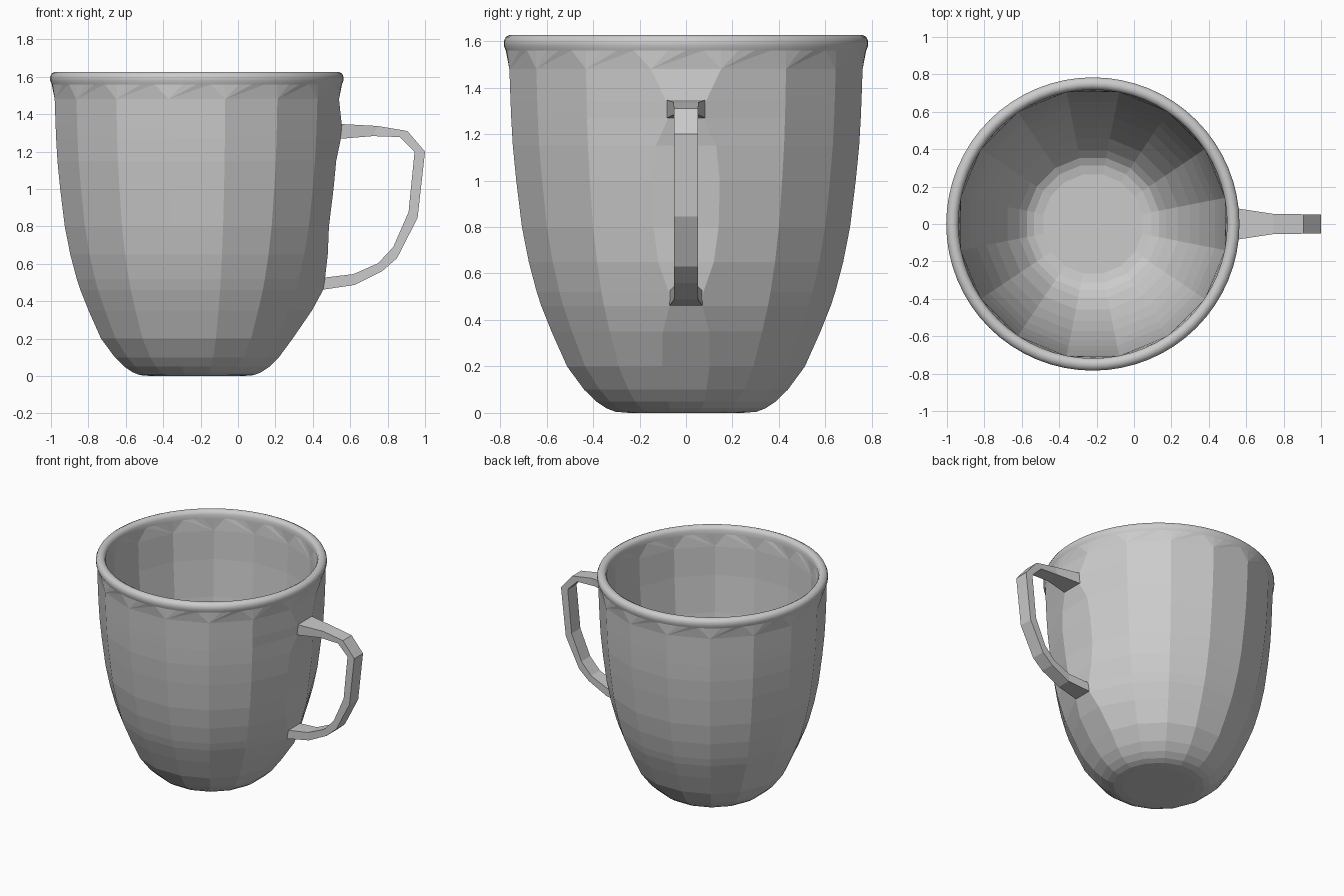
import bpy
import bmesh
from math import cos, sin, pi

cube = bpy.data.objects.get("Cube")
if cube:
    bpy.data.objects.remove(cube)

AXIS_X = -0.22
SIDES, RIM_SIDES = 16, 64
STEP = RIM_SIDES // SIDES

grey = bpy.data.materials.new("plain grey")
grey.use_nodes = True
colour = (0.6, 0.6, 0.6, 1)
grey.diffuse_color = colour
grey.node_tree.nodes["Principled BSDF"].inputs["Base Color"].default_value = colour


def ring(bm, r, z, n):
    """Horizontal ring of n vertices with a flat facet facing +x."""
    angles = [pi / SIDES + 2 * pi * i / n for i in range(n)]
    return [bm.verts.new((AXIS_X + r * cos(a), r * sin(a), z)) for a in angles]


def bridge(bm, a, b, smooth=False):
    """Join two equal rings with quads."""
    n = len(a)
    for i in range(n):
        j = (i + 1) % n
        bm.faces.new((a[i], a[j], b[j], b[i])).smooth = smooth


def fan(bm, coarse, fine):
    """Join a faceted ring to a fine one with skewed triangles."""
    apex = STEP - 1
    for i in range(SIDES):
        here, after = coarse[i], coarse[(i + 1) % SIDES]
        for k in range(STEP):
            f0 = fine[i * STEP + k]
            f1 = fine[(i * STEP + k + 1) % RIM_SIDES]
            bm.faces.new((here if k < apex else after, f1, f0))
        bm.faces.new((here, after, fine[i * STEP + apex]))


def finish(bm, name):
    bmesh.ops.recalc_face_normals(bm, faces=bm.faces[:])
    mesh = bpy.data.meshes.new(name)
    bm.to_mesh(mesh)
    bm.free()
    mesh.materials.append(grey)
    obj = bpy.data.objects.new(name, mesh)
    bpy.context.collection.objects.link(obj)


# Cup: faceted outer wall, round rim, faceted inner wall
outer = [(0.25, 0), (0.31, 0.005), (0.35, 0.02), (0.395, 0.05), (0.447, 0.1),
         (0.522, 0.2), (0.59, 0.35), (0.635, 0.46), (0.655, 0.52), (0.69, 0.65),
         (0.72, 0.8), (0.745, 1.0), (0.76, 1.15), (0.767, 1.27), (0.77, 1.34),
         (0.775, 1.48)]
rim = [(0.776, 1.56), (0.784, 1.58), (0.784, 1.6), (0.776, 1.618), (0.758, 1.627),
       (0.742, 1.627), (0.726, 1.618), (0.718, 1.6), (0.718, 1.57)]
inner = [(0.72, 1.48), (0.712, 1.27), (0.69, 1.0), (0.665, 0.8), (0.632, 0.65),
         (0.582, 0.48), (0.53, 0.35), (0.465, 0.22), (0.4, 0.13), (0.36, 0.09),
         (0.32, 0.07), (0.27, 0.06)]
# Wall narrows to the handle's width where the handle joins: height -> (x, half width)
joints = {1.34: (0.775, 0.085), 1.27: (0.77, 0.075), 1.15: (0.745, 0.13),
          0.65: (0.7, 0.12), 0.52: (0.685, 0.075), 0.46: (0.675, 0.07),
          0.35: (0.615, 0.1)}

bm = bmesh.new()
outside = [ring(bm, r, z, SIDES) for r, z in outer]
lip = [ring(bm, r, z, RIM_SIDES) for r, z in rim]
inside = [ring(bm, r, z, SIDES) for r, z in inner]
for (r, z), loop in zip(outer, outside):
    if z in joints:
        x, w = joints[z]
        loop[0].co.x = loop[-1].co.x = AXIS_X + x
        loop[0].co.y, loop[-1].co.y = w, -w
for loops, smooth in ((outside, False), (lip, True), (inside, False)):
    for a, b in zip(loops, loops[1:]):
        bridge(bm, a, b, smooth)
fan(bm, outside[-1], lip[0])
fan(bm, inside[0], lip[-1])
bm.faces.new(outside[0])
bm.faces.new(inside[-1])
finish(bm, "cup")

# Handle: rectangular section swept from the upper joint to the lower one
# Each section: outer x, outer z, inner x, inner z, half width
sections = [(0.54, 1.348, 0.53, 1.267, 0.085), (0.746, 1.337, 0.72, 1.283, 0.054),
            (0.906, 1.31, 0.865, 1.278, 0.052), (1.0, 1.2, 0.944, 1.2, 0.052),
            (0.96, 0.845, 0.912, 0.877, 0.052), (0.85, 0.63, 0.83, 0.69, 0.052),
            (0.77, 0.56, 0.75, 0.604, 0.052), (0.623, 0.487, 0.617, 0.545, 0.052),
            (0.44, 0.46, 0.44, 0.524, 0.072)]
bm = bmesh.new()
loops = []
for ox, oz, ix, iz, w in sections:
    corners = ((ox, -w, oz), (ox, w, oz), (ix, w, iz), (ix, -w, iz))
    loops.append([bm.verts.new(c) for c in corners])
for a, b in zip(loops, loops[1:]):
    bridge(bm, a, b)
bm.faces.new(loops[0])
bm.faces.new(loops[-1])
finish(bm, "handle")
